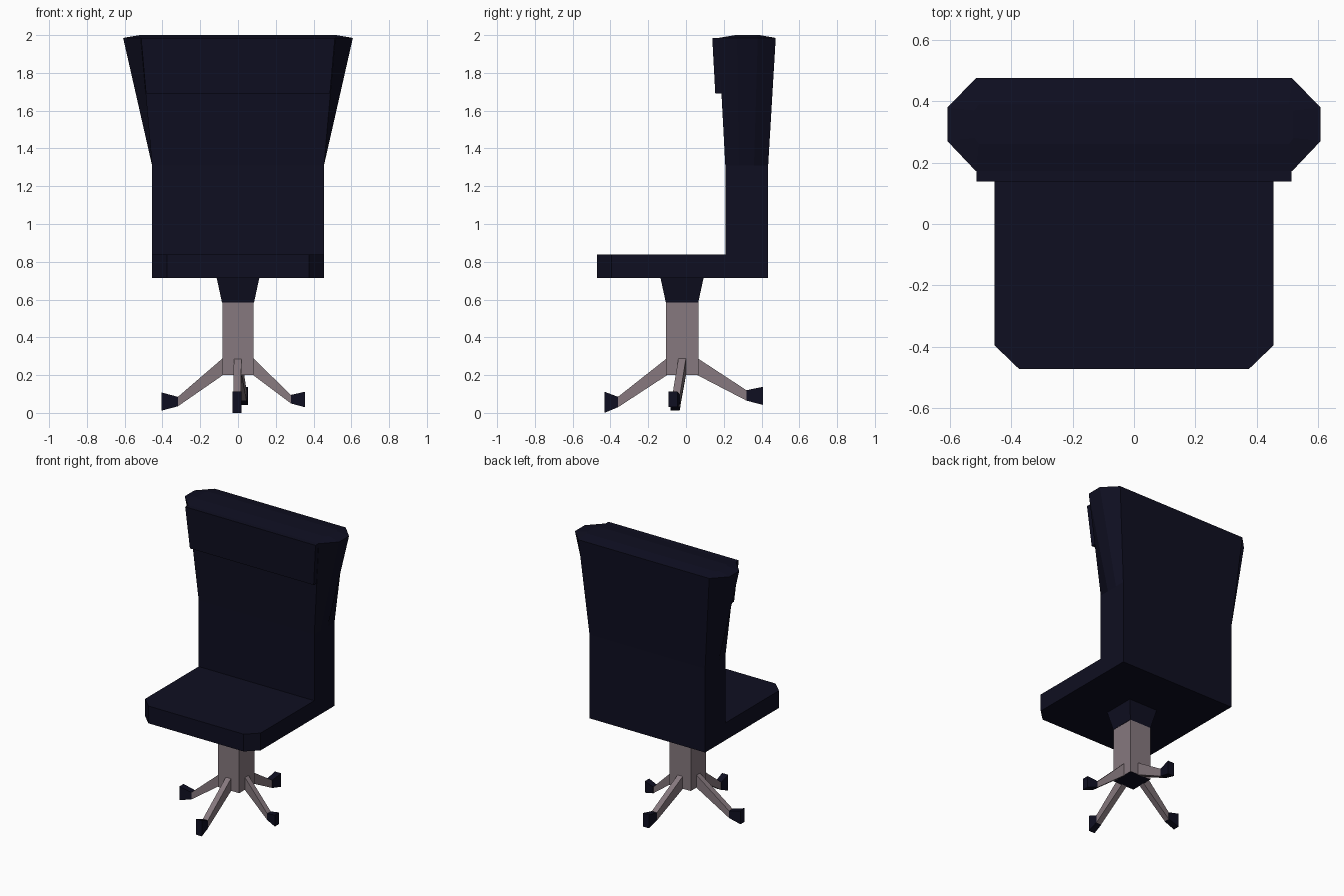
import bpy

if "Cube" in bpy.data.objects:
    bpy.data.objects.remove(bpy.data.objects["Cube"])


def material(name, rgb):
    m = bpy.data.materials.new(name)
    m.diffuse_color = (*rgb, 1)
    m.use_nodes = True
    m.node_tree.nodes["Principled BSDF"].inputs["Base Color"].default_value = m.diffuse_color
    return m


navy = material("dark navy", (0.0045, 0.0045, 0.0150))
grey = material("warm grey", (0.24, 0.19, 0.21))


def loft(name, rings, mat):
    """Closed solid through equally sized rings of 3D points."""
    n = len(rings[0])
    verts = [p for r in rings for p in r]
    faces = [tuple(range(n))[::-1], tuple(range(len(verts) - n, len(verts)))]
    for k in range(len(rings) - 1):
        for i in range(n):
            j = (i + 1) % n
            faces.append((k * n + i, k * n + j, (k + 1) * n + j, (k + 1) * n + i))
    me = bpy.data.meshes.new(name)
    me.from_pydata(verts, [], faces)
    me.materials.append(mat)
    ob = bpy.data.objects.new(name, me)
    bpy.context.collection.objects.link(ob)
    return ob


def rect(hx, y0, y1, z):
    return [(-hx, y0, z), (hx, y0, z), (hx, y1, z), (-hx, y1, z)]


def octagon(z, inner, outer, ys):
    """Section with corner half width, side half width and four depths."""
    half = [(inner, ys[0]), (outer, ys[1]), (outer, ys[2]), (inner, ys[3])]
    return [(x, y, z) for x, y in half] + [(-x, y, z) for x, y in reversed(half)]


# seat cushion with cut front corners
outline = [(0.375, -0.472), (0.455, -0.395), (0.455, 0.25)]
outline = outline + [(-x, y) for x, y in reversed(outline)]
loft("seat", [[(x, y, z) for x, y in outline] for z in (0.715, 0.838)], navy)

# backrest, rectangular below and flaring to an octagon at the top
loft("backrest", [
    octagon(0.715, 0.455, 0.455, (0.208, 0.28, 0.36, 0.435)),
    octagon(1.31, 0.455, 0.455, (0.208, 0.28, 0.36, 0.435)),
    octagon(1.985, 0.515, 0.608, (0.172, 0.27, 0.38, 0.475)),
    octagon(2.0, 0.505, 0.52, (0.26, 0.28, 0.37, 0.39)),
], navy)

# headrest pad on the front of the backrest
loft("headrest_pad", [rect(0.487, 0.155, 0.22, 1.69),
                      rect(0.513, 0.139, 0.20, 1.985)], navy)

# mount under the seat and square column
loft("seat_mount", [rect(0.085, -0.107, 0.065, 0.585),
                    rect(0.113, -0.135, 0.093, 0.715)], navy)
column = loft("column", [rect(0.083, -0.105, 0.065, 0.2),
                         rect(0.083, -0.105, 0.065, 0.59)], grey)
column.data.materials.append(navy)
column.data.polygons[0].material_index = 1  # dark underside


def leg(name, axis, sign, start, knee, tip, side, leg_z, tip_z):
    """Sloping leg and its foot; distances run along the given axis."""
    def section(d, s, w, z0, z1):
        pts = [(s - w, z0), (s + w, z0), (s + w, z1), (s - w, z1)]
        if (axis == "x") == (sign < 0):
            pts.reverse()
        return [(sign * d, a, z) if axis == "x" else (a, sign * d, z) for a, z in pts]
    loft(name + "_leg", [section(start, side[0], 0.02, 0.2, 0.29),
                         section(knee, side[1], 0.02, *leg_z)], grey)
    loft(name + "_foot", [section(knee, side[1], 0.021, *leg_z),
                          section(tip, side[2], 0.024, *tip_z)], navy)


# four legs with feet
leg("left", "x", -1, 0.08, 0.318, 0.405, (-0.02, -0.05, -0.058), (0.035, 0.085), (0.012, 0.108))
leg("right", "x", 1, 0.08, 0.28, 0.354, (-0.02, -0.052, -0.068), (0.05, 0.095), (0.03, 0.112))
leg("front", "y", -1, 0.10, 0.36, 0.432, (-0.002, -0.005, -0.006), (0.03, 0.085), (0.0, 0.112))
leg("back", "y", 1, 0.06, 0.32, 0.408, (0.0, 0.025, 0.03), (0.065, 0.12), (0.042, 0.138))

# outward facing normals
import bmesh
for ob in bpy.context.collection.objects:
    bm = bmesh.new()
    bm.from_mesh(ob.data)
    bmesh.ops.recalc_face_normals(bm, faces=bm.faces)
    bm.to_mesh(ob.data)
    bm.free()
